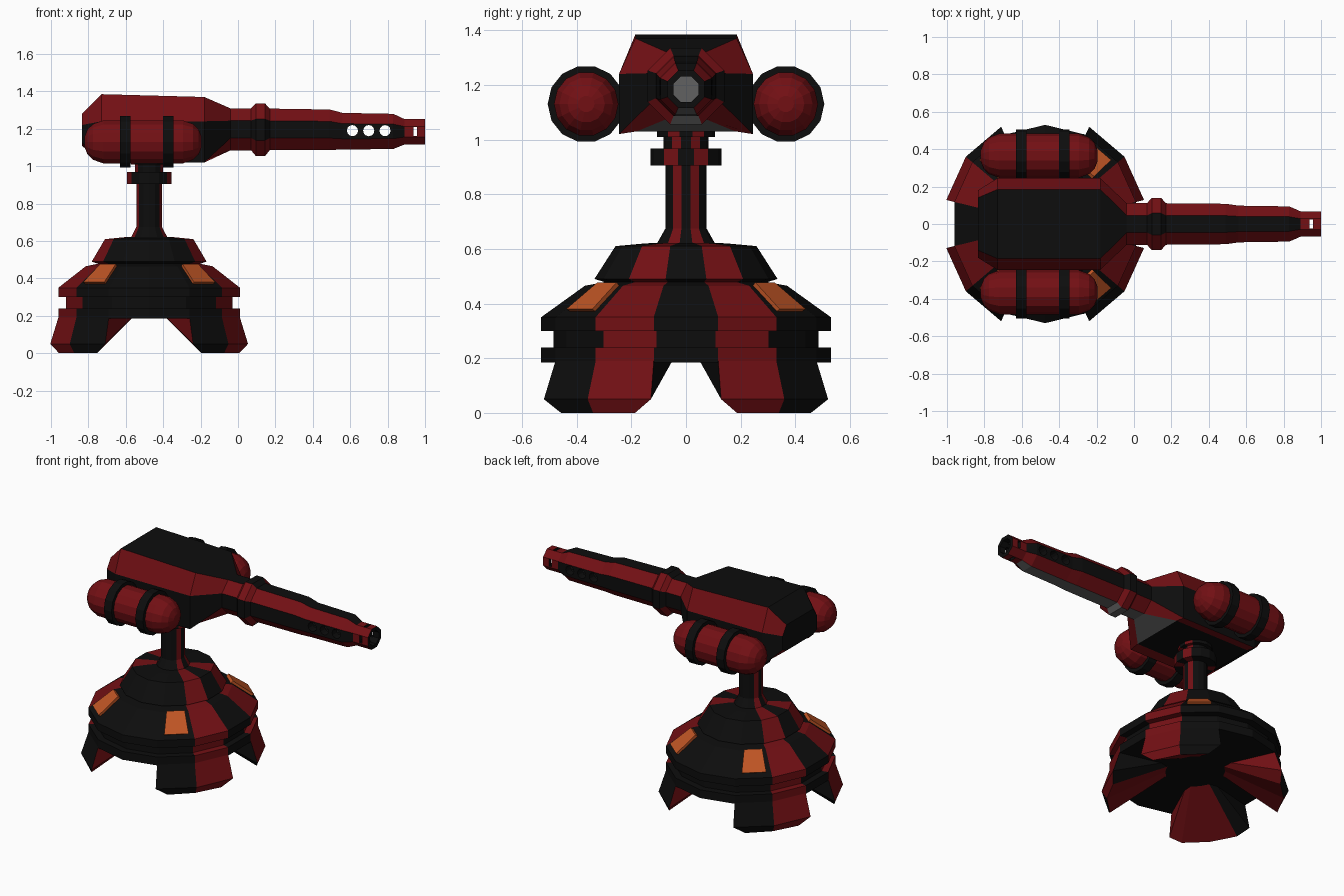
import bpy, bmesh
from math import sin, cos, pi, radians
from mathutils import Matrix, Vector

if "Cube" in bpy.data.objects:
    bpy.data.objects.remove(bpy.data.objects["Cube"])

CX = -0.475                      # turret axis


def material(name, rgb):
    m = bpy.data.materials.new(name)
    m.diffuse_color = (*rgb, 1)
    m.use_nodes = True
    m.node_tree.nodes["Principled BSDF"].inputs["Base Color"].default_value = m.diffuse_color
    return m


MATS = [material("black_paint", (0.004, 0.004, 0.004)),
        material("red_paint", (0.17, 0.005, 0.007)),
        material("orange_panel", (0.52, 0.09, 0.018)),
        material("bare_metal", (0.12, 0.12, 0.12))]
BLACK, RED, ORANGE, GREY = range(4)


def make(name, verts, faces, colours):
    bm = bmesh.new()
    vs = [bm.verts.new(v) for v in verts]
    for f, c in zip(faces, colours):
        bm.faces.new([vs[i] for i in f]).material_index = c
    bmesh.ops.recalc_face_normals(bm, faces=bm.faces[:])
    me = bpy.data.meshes.new(name)
    bm.to_mesh(me)
    bm.free()
    for m in MATS:
        me.materials.append(m)
    ob = bpy.data.objects.new(name, me)
    bpy.context.collection.objects.link(ob)
    return ob


def loft(name, rings, colour, cap0=BLACK, cap1=BLACK):
    """Skin equal-sized rings; colour(i, j) picks the paint of each quad."""
    n, m = len(rings[0]), len(rings)
    faces, cols = [], []
    for i in range(m - 1):
        for j in range(n):
            k = (j + 1) % n
            faces.append((i*n + j, i*n + k, (i+1)*n + k, (i+1)*n + j))
            cols.append(colour(i, j))
    faces += [tuple(range(n)), tuple(range((m-1)*n, m*n))]
    return make(name, [p for r in rings for p in r], faces, cols + [cap0, cap1])


def polar(r, deg, z):
    return Vector((CX + 0.94 * r * cos(radians(deg)), r * sin(radians(deg)), z))


# Base and column: 14-sided, slightly squeezed in x
STEP = 360 / 14


def turned(name, profile):
    rings = [[polar(r, (j - 0.5) * STEP, z) for j in range(14)] for r, z in profile]
    return loft(name, rings, lambda i, j: RED if j in (1, 6, 8, 13) else BLACK)


turned("base_body", [(.53, .185), (.53, .24), (.485, .24), (.485, .30), (.53, .30),
                     (.53, .35), (.37, .465), (.29, .48)])
turned("upper_skirt", [(.27, .47), (.335, .49), (.258, .61), (.15, .62), (.106, .622)])
turned("column", [(.106, .62), (.075, .675), (.075, .905), (.13, .905), (.13, .968),
                  (.082, .968), (.082, 1.01), (.106, 1.01), (.106, 1.045)])


def quadrant(points, sx, sy):
    return [(CX + (p.x - CX) * sx, p.y * sy, p.z) for p in points]


# Feet and orange panels, one per quadrant
A = [STEP * k for k in (0.5, 1.5, 2.5)]
foot = ([polar(.53, a, .19) for a in A] + [polar(.577, a, .05) for a in A]
        + [polar(.545, a, 0) for a in (20, A[1], 57)] + [Vector((CX, 0, .28))])
foot_faces = [(0, 1, 4, 3), (1, 2, 5, 4), (3, 4, 7, 6), (4, 5, 8, 7),
              (6, 7, 9), (7, 8, 9), (0, 3, 9), (3, 6, 9), (2, 5, 9), (5, 8, 9),
              (0, 1, 9), (1, 2, 9)]
foot_cols = [RED, BLACK, RED, BLACK, RED, RED, BLACK, BLACK, RED, RED, BLACK, BLACK]


def on_facet(r, t, z):
    return polar(r, A[1], z).lerp(polar(r, A[2], z), t)


panel = [on_facet(r, t, z) for r, z in ((.515, .38), (.382, .477), (.35, .455), (.48, .36))
         for t in (.15, .82)]
panel_faces = [(0, 1, 3, 2), (2, 3, 5, 4), (4, 5, 7, 6), (6, 7, 1, 0),
               (0, 2, 4, 6), (1, 3, 5, 7)]
for sx, sy, tag in ((1, 1, "right_back"), (1, -1, "right_front"),
                    (-1, 1, "left_back"), (-1, -1, "left_front")):
    make("foot_" + tag, quadrant(foot, sx, sy), foot_faces, foot_cols)
    make("orange_panel_" + tag, quadrant(panel, sx, sy), panel_faces, [ORANGE] * 6)


# Gun: housing flows into a hollow octagonal barrel
def section(x, yt, zt, ys, zu, zl, yb, zb):
    half = [(yt, zt), (ys, zu), (ys, zl), (yb, zb)]
    return [(x, y, z) for y, z in half] + [(x, -y, z) for y, z in reversed(half)]


def octagon(x, a, cz=1.19):
    t = a * 0.414
    return section(x, t, cz + a, a, cz + t, cz - t, t, cz - a)


housing = [section(-.835, .14, 1.28, .18, 1.22, 1.13, .14, 1.11),
           section(-.73, .185, 1.385, .245, 1.24, 1.02, .18, 1.03),
           section(-.18, .185, 1.37, .245, 1.24, 1.02, .18, 1.03)]
barrel = [octagon(x, a, z) for x, a, z in (
    (-.04, .112, 1.197), (.07, .112, 1.197), (.095, .14, 1.195), (.145, .14, 1.195),
    (.17, .111, 1.197), (.49, .108, 1.195), (.56, .098, 1.187), (.83, .094, 1.186),
    (.89, .068, 1.184), (1, .068, 1.184), (1, .046, 1.184), (.5, .046, 1.184))]


def gun_colour(i, j):
    if i >= 11:                  # muzzle rim and bore
        return RED if i == 11 else BLACK
    if j == 3:                   # underside
        return BLACK if i < 2 else GREY
    return RED if j in (0, 2, 4, 6) else BLACK


gun = loft("gun_housing_and_barrel", housing + barrel, gun_colour, BLACK, GREY)


# Vent holes and muzzle slots
def cutter(build):
    bm = bmesh.new()
    build(bm)
    me = bpy.data.meshes.new("vent_cutter")
    bm.to_mesh(me)
    bm.free()
    for m in MATS:
        me.materials.append(m)
    ob = bpy.data.objects.new("vent_cutter", me)
    bpy.context.collection.objects.link(ob)
    ob.hide_render = True
    mod = gun.modifiers.new("vent", 'BOOLEAN')
    mod.operation, mod.solver, mod.object = 'DIFFERENCE', 'EXACT', ob
    return ob


cutters = []
for x in (.612, .699, .786):
    mat = Matrix.Translation((x, 0, 1.19)) @ Matrix.Rotation(pi / 2, 4, 'X')
    cutters.append(cutter(lambda bm: bmesh.ops.create_cone(
        bm, cap_ends=True, segments=12, radius1=.03, radius2=.03, depth=.4, matrix=mat)))
for size in ((.02, .4, .048), (.02, .048, .4)):
    mat = Matrix.Translation((.948, 0, 1.186)) @ Matrix.Diagonal((*size, 1))
    cutters.append(cutter(lambda bm: bmesh.ops.create_cube(bm, size=1, matrix=mat)))
cut = bpy.data.meshes.new_from_object(
    gun.evaluated_get(bpy.context.evaluated_depsgraph_get()))
gun.modifiers.clear()
gun.data = cut
for ob in cutters:
    bpy.data.objects.remove(ob)


# Side tanks with two straps each
def round_x(name, y, profile, colour, n=14):
    rings = [[(x, y + r * sin(2*pi*(j + .5)/n), 1.13 + r * cos(2*pi*(j + .5)/n))
              for j in range(n)] for x, r in profile]
    loft(name, rings, lambda i, j: colour, colour, colour)


end = [(0, .03), (.015, .068), (.045, .098), (.10, .118)]
tank = [(-.82 + d, r) for d, r in end] + [(-.195 - d, r) for d, r in reversed(end)]
for side, y in (("back", .365), ("front", -.365)):
    round_x("tank_" + side, y, tank, RED)
    for k, x in enumerate((-.602, -.372)):
        round_x(f"tank_strap_{side}_{k + 1}", y, [(x - .028, .141), (x + .028, .141)], BLACK)
